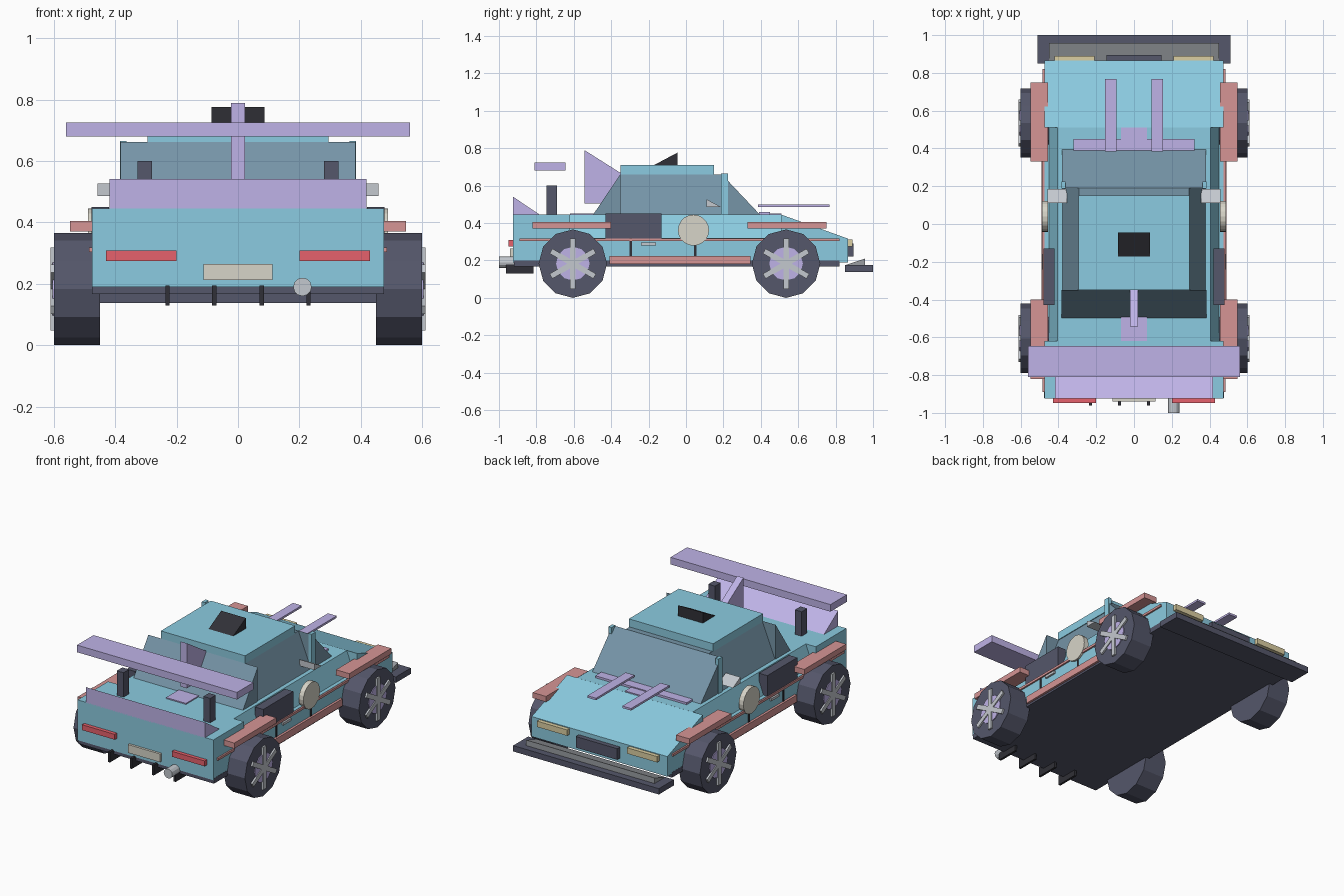
import bpy, bmesh, math
from mathutils import Matrix, Vector

if "Cube" in bpy.data.objects:
    bpy.data.objects.remove(bpy.data.objects["Cube"])


def material(name, rgb):
    m = bpy.data.materials.new(name)
    m.diffuse_color = (*rgb, 1)
    m.use_nodes = True
    m.node_tree.nodes["Principled BSDF"].inputs["Base Color"].default_value = m.diffuse_color
    return m


BLUE = material("blue_paint", (0.26, 0.60, 0.75))
LILAC = material("lilac", (0.52, 0.45, 0.80))
SLATE = material("slate", (0.09, 0.095, 0.145))
BLACK = material("black", (0.03, 0.03, 0.038))
PINK = material("pink_trim", (0.67, 0.30, 0.30))
RED = material("red_lamp", (0.79, 0.12, 0.15))
GLASS = material("glass", (0.18, 0.30, 0.39))
CREAM = material("cream_lamp", (0.71, 0.62, 0.36))
WHITE = material("off_white", (0.68, 0.66, 0.58))
SILVER = material("silver", (0.55, 0.58, 0.62))
GREY = material("grey", (0.32, 0.34, 0.36))


def finish(name, bm, mat):
    bmesh.ops.recalc_face_normals(bm, faces=bm.faces)
    me = bpy.data.meshes.new(name)
    bm.to_mesh(me)
    bm.free()
    me.materials.append(mat)
    ob = bpy.data.objects.new(name, me)
    bpy.context.collection.objects.link(ob)
    return ob


def prism(name, axis, pts, lo, hi, mat):
    """Extrude a profile: axis 'x' takes (y, z) points, axis 'y' takes (x, z)."""
    bm = bmesh.new()
    place = (lambda p, t: (t, p[0], p[1])) if axis == 'x' else (lambda p, t: (p[0], t, p[1]))
    face = bm.faces.new([bm.verts.new(place(p, lo)) for p in pts])
    ext = bmesh.ops.extrude_face_region(bm, geom=[face])
    move = Vector((hi - lo, 0, 0)) if axis == 'x' else Vector((0, hi - lo, 0))
    bmesh.ops.translate(bm, vec=move, verts=[g for g in ext['geom'] if isinstance(g, bmesh.types.BMVert)])
    return finish(name, bm, mat)


def box(name, x, y, z, mat):
    return prism(name, 'x', [(y[0], z[0]), (y[1], z[0]), (y[1], z[1]), (y[0], z[1])], x[0], x[1], mat)


def cyl(name, axis, centre, r, depth, n, mat):
    bm = bmesh.new()
    rot = Matrix.Rotation(math.pi / 2, 4, 'Y' if axis == 'x' else 'X')
    bmesh.ops.create_cone(bm, cap_ends=True, segments=n, radius1=r, radius2=r, depth=depth,
                          matrix=Matrix.Translation(centre) @ rot)
    return finish(name, bm, mat)


def span(s, a, b):
    return sorted((s * a, s * b))


# Body shell, shoulders and floor
prism("body_shell", 'x', [(-.925, .19), (-.925, .445), (-.62, .445), (-.62, .32), (.51, .32),
                          (.51, .445), (.865, .317), (.865, .19)], -.475, .475, BLUE)
prism("body_shoulders", 'y', [(-.455, .31), (.455, .31), (.405, .445), (-.405, .445)], -.621, .511, BLUE)
box("floor_pan", (-.476, .476), (-.92, .82), (.167, .2), SLATE)
box("centre_stripe", (-.07, .07), (-.62, .51), (.44, .452), LILAC)

# Cabin
prism("side_windows", 'y', [(-.38, .44), (.38, .44), (.29, .66), (-.29, .66)], -.35, .19, GLASS)
prism("windshield", 'x', [(.19, .44), (.40, .44), (.19, .662)], -.38, .38, GLASS)
prism("rear_window", 'x', [(-.35, .44), (-.50, .44), (-.35, .662)], -.383, .383, GLASS)
box("roof", (-.295, .295), (-.35, .15), (.66, .71), BLUE)
prism("roof_scoop", 'x', [(-.175, .708), (-.045, .708), (-.045, .777)], -.086, .086, BLACK)
prism("tail_fin", 'x', [(-.543, .505), (-.543, .79), (-.345, .665), (-.30, .505)], -.022, .022, LILAC)

# Rear wing and lip
box("rear_wing", (-.56, .56), (-.81, -.645), (.68, .725), LILAC)
prism("rear_lip", 'x', [(-.925, .44), (-.925, .541), (-.775, .44)], -.418, .418, LILAC)

# Front splitter, grille and hood trim
box("front_splitter", (-.51, .51), (.85, 1.0), (.138, .175), SLATE)
prism("splitter_ramp", 'x', [(.85, .174), (.957, .174), (.957, .21)], -.45, .45, GREY)
box("grille", (-.145, .145), (.86, .895), (.22, .29), SLATE)
box("cowl_strip", (-.32, .32), (.39, .45), (.44, .458), LILAC)

# Rear plate, exhaust and diffuser
box("rear_plate", (-.113, .113), (-.94, -.92), (.213, .265), WHITE)
cyl("exhaust", 'y', (.21, -.935, .19), .03, .13, 12, SILVER)
for x in (-.23, -.077, .077, .23):
    box("diffuser_fin", (x - .007, x + .007), (-.962, -.815), (.13, .195), BLACK)

# Parts repeated on both sides
for s in (-1, 1):
    box("a_pillar", span(s, .363, .385), (.187, .225), (.44, .665), BLUE)
    box("wing_post", span(s, .28, .327), (-.745, -.69), (.44, .60), SLATE)
    box("hood_bar", span(s, .092, .153), (.385, .768), (.485, .498), LILAC)
    box("headlight", span(s, .21, .42), (.86, .89), (.275, .312), CREAM)
    box("tail_light", span(s, .20, .43), (-.948, -.92), (.275, .309), RED)
    box("side_intake", span(s, .42, .478), (-.43, -.13), (.318, .45), SLATE)
    box("side_trim", span(s, .47, .485), (-.89, .82), (.303, .318), PINK)
    box("side_skirt", span(s, .45, .49), (-.41, .345), (.18, .225), PINK)
    box("door_handle", span(s, .47, .487), (-.24, -.16), (.279, .295), SILVER)
    for y in (-.295, .05):
        box("door_seam", span(s, .47, .479), (y - .006, y + .006), (.22, .32), BLACK)
    cyl("door_roundel", 'x', (s * .472, .04, .362), .083, .032, 20, WHITE)
    prism("mirror", 'x', [(.11, .487), (.185, .487), (.11, .527)], *span(s, .355, .458), SILVER)

    # Wheels with hub and three crossed spoke bars, plus fender flares
    for y, flare in ((-.605, (-.82, -.40)), (.535, (.33, .75))):
        box("fender_flare", span(s, .455, .548), flare, (.37, .405), PINK)
        cyl("tyre", 'x', (s * .525, y, .183), .183, .15, 12, SLATE)
        cyl("hub", 'x', (s * .59, y, .183), .09, .03, 12, LILAC)
        for k in range(3):
            bar = box("wheel_spoke", span(s, .59, .611), (-.015, .015), (-.135, .135), SILVER)
            bar.rotation_euler.x = k * math.pi / 3
            bar.location = (0, y, .183)
